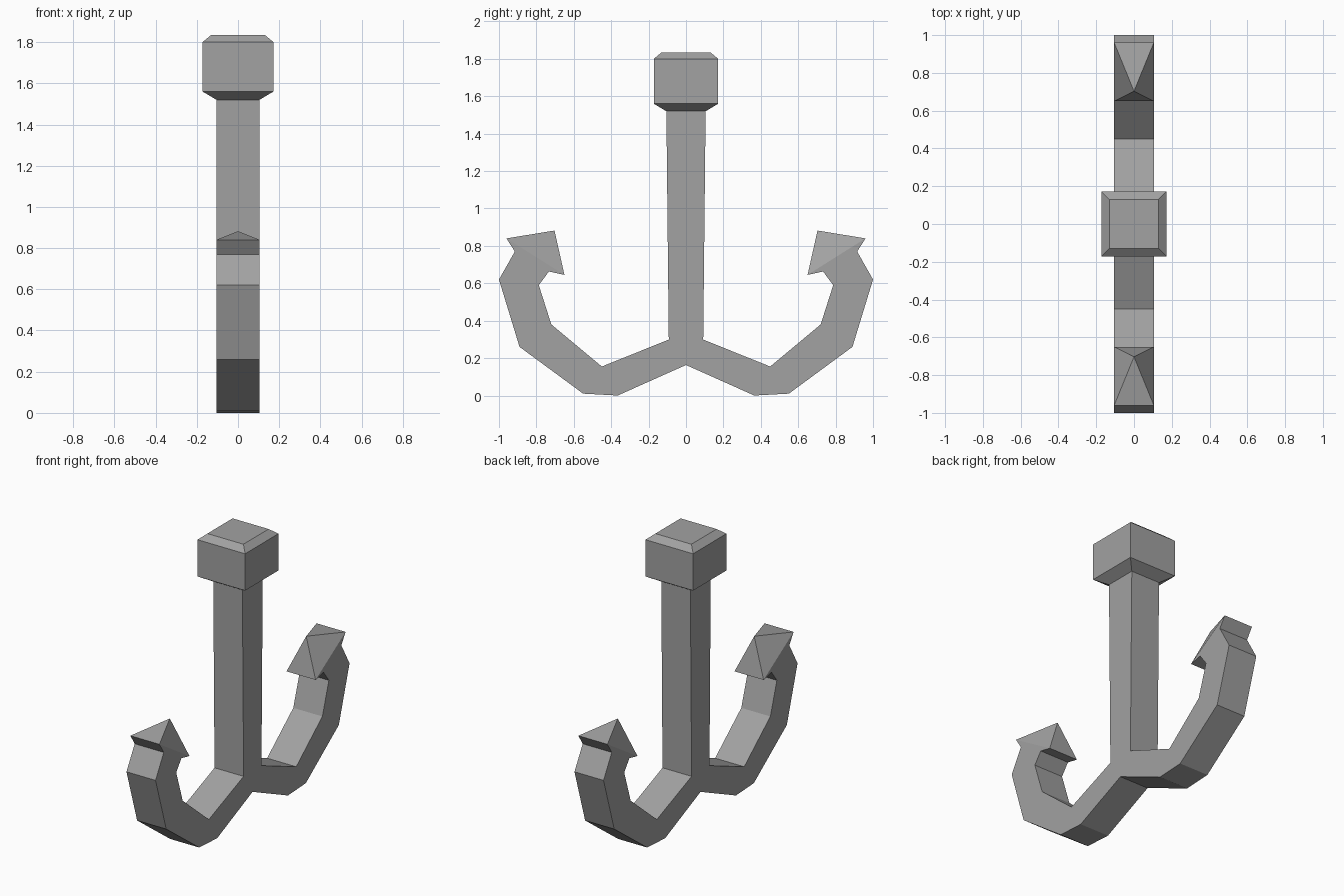
import bpy
import bmesh

cube = bpy.data.objects.get("Cube")
if cube:
    bpy.data.objects.remove(cube, do_unlink=True)

# Single plain metal colour
GREY = (0.36, 0.36, 0.36, 1.0)
metal = bpy.data.materials.new("grey metal")
metal.use_nodes = True
metal.diffuse_color = GREY
metal.node_tree.nodes["Principled BSDF"].inputs["Base Color"].default_value = GREY

HALF = 0.105  # half thickness of the arms and shank


def finish(bm, name):
    bmesh.ops.recalc_face_normals(bm, faces=bm.faces)
    mesh = bpy.data.meshes.new(name)
    bm.to_mesh(mesh)
    bm.free()
    mesh.materials.append(metal)
    obj = bpy.data.objects.new(name, mesh)
    bpy.context.scene.collection.objects.link(obj)
    return obj


def stack(name, sections):
    """Closed column through rectangles given as (half x, half y, z)."""
    bm = bmesh.new()
    rings = [[bm.verts.new((sx * hx, sy * hy, z))
              for sx, sy in ((-1, -1), (1, -1), (1, 1), (-1, 1))]
             for hx, hy, z in sections]
    for low, high in zip(rings, rings[1:]):
        for i in range(4):
            j = (i + 1) % 4
            bm.faces.new((low[i], low[j], high[j], high[i]))
    bm.faces.new(rings[0][::-1])
    bm.faces.new(rings[-1])
    return finish(bm, name)


# Crown and both curved arms: outer and inner edge of one arm, then mirrored
outer = [(0, 0.163), (0.365, 0.0), (0.55, 0.01), (0.89, 0.26),
         (1.0, 0.62), (0.915, 0.77), (0.96, 0.84)]
inner = [(0, 0.30), (0.09, 0.30), (0.45, 0.155), (0.72, 0.38),
         (0.787, 0.59), (0.733, 0.663), (0.65, 0.645)]
tip = (0, 0.703, 0.882)

for side, label in ((1, "back"), (-1, "front")):
    bm = bmesh.new()
    rings = []
    for (oy, oz), (iy, iz) in zip(outer, inner):
        rings.append([bm.verts.new((x, side * y, z)) for x, y, z in (
            (-HALF, oy, oz), (HALF, oy, oz), (HALF, iy, iz), (-HALF, iy, iz))])
    for a, b in zip(rings, rings[1:]):
        for i in range(4):
            j = (i + 1) % 4
            bm.faces.new((a[i], a[j], b[j], b[i]))
    # Pyramid point of the fluke
    apex = bm.verts.new((0, side * tip[1], tip[2]))
    for i in range(4):
        bm.faces.new((rings[-1][i], rings[-1][(i + 1) % 4], apex))
    finish(bm, label + "_arm")

# Tapered shank and chamfered head block
stack("shank", [(HALF, 0.092, 0.29), (HALF, 0.105, 1.53)])
stack("head_block", [(HALF, 0.105, 1.52), (0.172, 0.172, 1.56),
                     (0.172, 0.172, 1.80), (0.13, 0.13, 1.835)])
